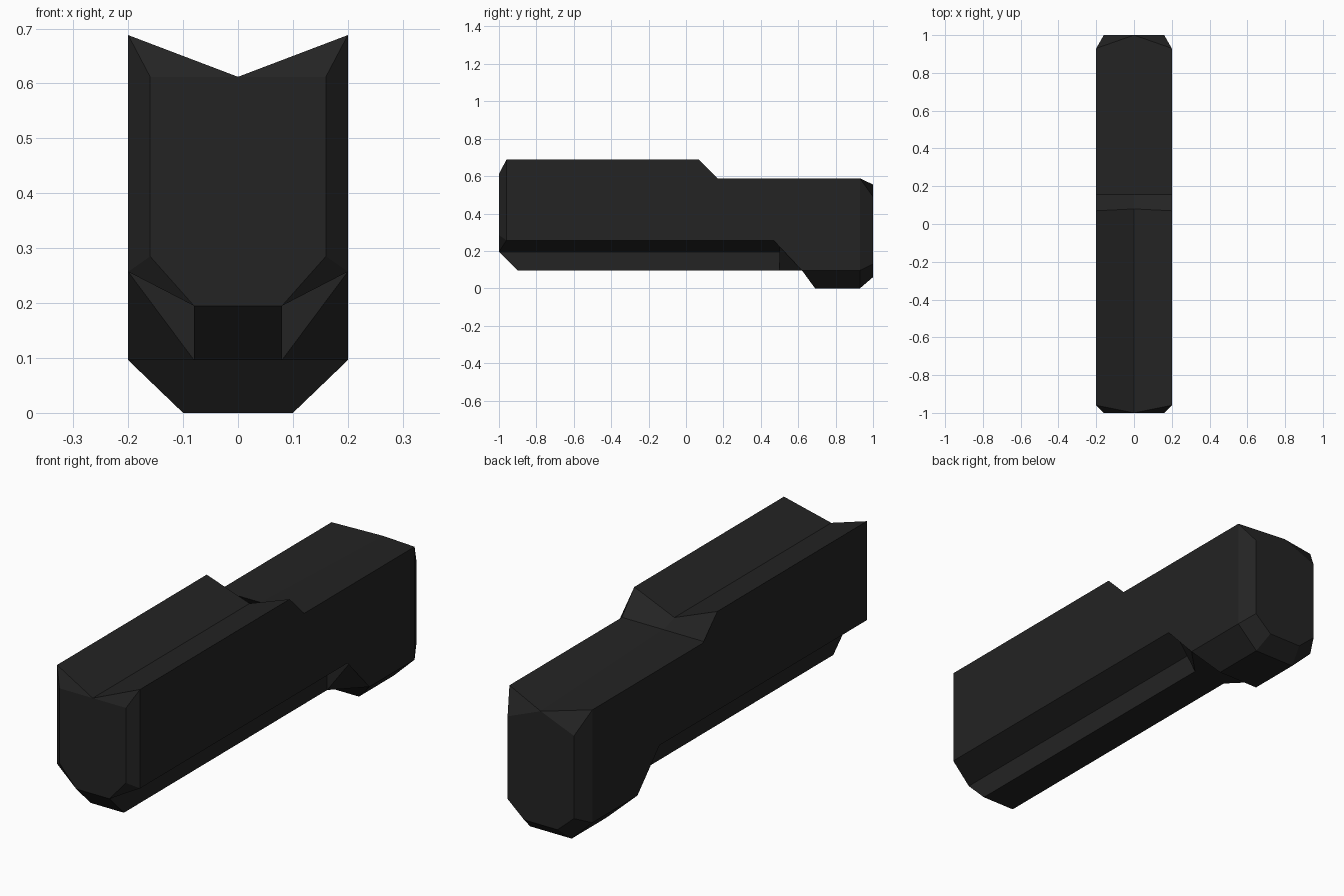
import bpy, bmesh

if "Cube" in bpy.data.objects:
    bpy.data.objects.remove(bpy.data.objects["Cube"])

# Half cross-sections (x >= 0) from front to back, each running from the
# top centre, round the side, to the bottom centre. Repeated points taper out.
V, T, R, B = 0.612, 0.688, 0.588, 0.096      # groove, top, rear top, underside
P = (.2, .62, B)                             # where the foot meets the side
RINGS = [
    # front cap
    [(0, -1, V), (.16, -1, V), (.16, -1, .285), (.08, -1, .195), (.08, -1, .195), (0, -1, .195)],
    # front bevel and keel start
    [(0, -1, V), (.2, -.96, T), (.2, -.96, .257), (.08, -1, .195), (.08, -.9, B), (0, -.9, B)],
    # end of the grooved top and keel
    [(0, .08, V), (.2, .07, T), (.2, .5, .257), (.08, .5, .195), (.08, .5, B), (0, .5, B)],
    [(0, .08, V), (.2, .07, T), (.2, .5, .257), (.2, .5, .257), (.08, .5, B), (0, .5, B)],
    # step down to the rear top, start of the foot
    [(0, .155, R), (.2, .155, R), P, P, P, (0, .62, B)],
    [(0, .155, R), (.2, .155, R), P, (.1, .69, 0), (.1, .69, 0), (0, .69, 0)],
    # rear bevel
    [(0, 1, .555), (.2, .93, R), (.2, .93, B), (.1, .93, 0), (.1, .93, 0), (0, .93, 0)],
    # rear cap
    [(0, 1, .555), (.16, 1, .49), (.16, 1, .13), (.08, 1, .06), (.08, 1, .06), (0, 1, .06)],
]

bm = bmesh.new()
verts = {}


def add_face(points, side):
    """Make a face from the distinct points, mirrored by side."""
    face = []
    for x, y, z in points:
        key = (x * side + 0.0, y, z)
        if key not in verts:
            verts[key] = bm.verts.new(key)
        if verts[key] not in face:
            face.append(verts[key])
    if len(face) > 2:
        bm.faces.new(face)


# Loft both halves and close the ends
for side in (1, -1):
    for a, b in zip(RINGS, RINGS[1:]):
        for i in range(len(a) - 1):
            add_face([a[i], a[i + 1], b[i + 1], b[i]], side)
    add_face(RINGS[0], side)
    add_face(RINGS[-1], side)
bmesh.ops.recalc_face_normals(bm, faces=bm.faces)

mesh = bpy.data.meshes.new("slide_body")
bm.to_mesh(mesh)
bm.free()

# Near-black body colour
mat = bpy.data.materials.new("near_black")
mat.diffuse_color = (0.017, 0.017, 0.017, 1)
mat.use_nodes = True
mat.node_tree.nodes["Principled BSDF"].inputs["Base Color"].default_value = mat.diffuse_color
mesh.materials.append(mat)

body = bpy.data.objects.new("slide_body", mesh)
bpy.context.collection.objects.link(body)
